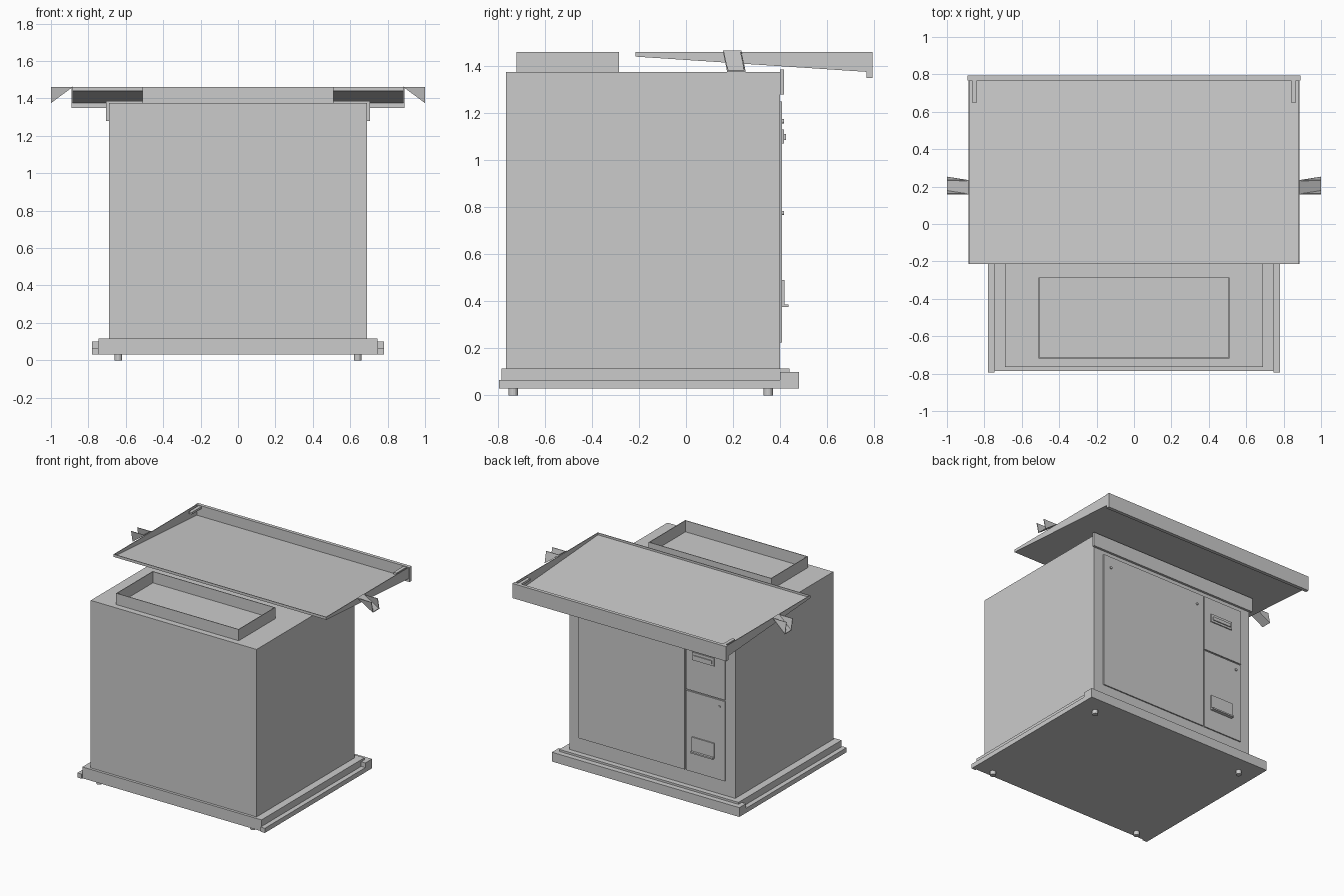
import bpy
import bmesh
from mathutils import Vector

cube = bpy.data.objects.get("Cube")
if cube:
    bpy.data.objects.remove(cube, do_unlink=True)

grey = bpy.data.materials.new("plain grey")
grey.use_nodes = True
COLOUR = (0.6, 0.6, 0.6, 1)
grey.diffuse_color = COLOUR
grey.node_tree.nodes["Principled BSDF"].inputs["Base Color"].default_value = COLOUR


def finish(name, bm):
    bmesh.ops.recalc_face_normals(bm, faces=bm.faces)
    mesh = bpy.data.meshes.new(name)
    bm.to_mesh(mesh)
    bm.free()
    mesh.materials.append(grey)
    obj = bpy.data.objects.new(name, mesh)
    bpy.context.collection.objects.link(obj)
    return obj


def box(name, x, y, z):
    """Box from a (low, high) pair on each axis."""
    bm = bmesh.new()
    bmesh.ops.create_cube(bm, size=1)
    for v in bm.verts:
        v.co = [(lo + hi) / 2 + c * (hi - lo) for c, (lo, hi) in zip(v.co, (x, y, z))]
    return finish(name, bm)


def prism(name, outline, offset):
    """Solid made by sweeping a flat outline along an offset."""
    bm = bmesh.new()
    face = bm.faces.new([bm.verts.new(p) for p in outline])
    moved = bmesh.ops.extrude_face_region(bm, geom=[face])["geom"]
    verts = [g for g in moved if isinstance(g, bmesh.types.BMVert)]
    bmesh.ops.translate(bm, verts=verts, vec=Vector(offset))
    return finish(name, bm)


def disc(name, centre, radius, depth, axis="Z"):
    bm = bmesh.new()
    bmesh.ops.create_cone(bm, cap_ends=True, segments=16, radius1=radius, radius2=radius, depth=depth)
    for v in bm.verts:
        if axis == "Y":
            v.co = (v.co.x, v.co.z, v.co.y)
        v.co += Vector(centre)
    return finish(name, bm)


# Cabinet on its plinth
box("cabinet", (-0.69, 0.69), (-0.765, 0.40), (0.11, 1.375))
box("plinth", (-0.745, 0.745), (-0.785, 0.44), (0.03, 0.115))
box("back_bumper", (-0.78, 0.78), (0.40, 0.48), (0.03, 0.10))
box("back_hood", (-0.705, 0.705), (0.40, 0.417), (1.28, 1.385))

# Side rails, feet and lid hardware, left and right
T = 0.005
for s, side in ((1, "left"), (-1, "right")):
    def span(a, b):
        return tuple(sorted((s * a, s * b)))

    box(f"{side}_rail", span(0.745, 0.78), (-0.795, 0.40), (0.03, 0.065))
    for y, end in ((-0.735, "front"), (0.35, "back")):
        disc(f"{side}_{end}_foot", (s * 0.64, y, 0.0175), 0.02, 0.035)

    # Wedge wall of the lid and its corner bar
    wall = [(s * 0.885, -0.215, 1.46), (s * 0.885, 0.77, 1.46),
            (s * 0.885, 0.77, 1.375), (s * 0.885, -0.215, 1.44)]
    prism(f"{side}_lid_wall", wall, (-s * T, 0, 0))
    box(f"{side}_lid_corner_bar", span(0.84, 0.865), (0.65, 0.785), (1.44, 1.456))

    # Leaning open chute beside the lid
    for y, part in ((0.157, "front"), (0.235 - T, "back")):
        cheek = [(s * 0.885, y, 1.46), (s * 1.0, y, 1.46), (s * 1.0, y + 0.018, 1.375)]
        prism(f"{side}_chute_{part}_cheek", cheek, (0, T, 0))
    floor = [(s * 0.885, 0.157, 1.46), (s * 1.0, 0.175, 1.375),
             (s * 1.0, 0.253, 1.375), (s * 0.885, 0.235, 1.46)]
    prism(f"{side}_chute_floor", floor, (0, 0, T))

# Lid: sloping floor, front lip and back flange
slope = [(-0.885, -0.215, 1.44), (-0.885, 0.77, 1.375),
         (0.885, 0.77, 1.375), (0.885, -0.215, 1.44)]
prism("lid_floor", slope, (0, 0, T))
box("lid_front_lip", (-0.885, 0.885), (-0.215, -0.215 + T), (1.44, 1.46))
box("lid_back_flange", (-0.89, 0.89), (0.767, 0.793), (1.35, 1.46))

# Open frame on the cabinet top
FX, FY0, FY1, FZ = 0.51, -0.72, -0.285, (1.37, 1.46)
box("frame_front", (-FX, FX), (FY0, FY0 + T), FZ)
box("frame_back", (-FX, FX), (FY1 - T, FY1), FZ)
box("frame_left", (FX - T, FX), (FY0, FY1), FZ)
box("frame_right", (-FX, -FX + T), (FY0, FY1), FZ)

# Raised doors on the back
DOOR = (0.395, 0.409)
box("main_door", (-0.275, 0.61), DOOR, (0.225, 1.25))
box("upper_panel", (-0.61, -0.285), DOOR, (0.835, 1.25))
box("lower_door", (-0.61, -0.285), DOOR, (0.225, 0.825))

# Slots and locks
SLOT = (-0.525, -0.34)
box("upper_slot_plate", SLOT, (0.405, 0.417), (1.07, 1.13))
box("upper_slot_bar", (-0.51, -0.355), (0.41, 0.424), (1.085, 1.11))
box("lower_slot_plate", SLOT, (0.405, 0.418), (0.38, 0.49))
box("lower_slot_lip", SLOT, (0.405, 0.435), (0.375, 0.386))
for i, (x, z) in enumerate(((0.55, 1.165), (-0.22, 1.165), (-0.565, 0.775))):
    disc(f"lock_{i + 1}", (x, 0.41, z), 0.009, 0.012, "Y")
